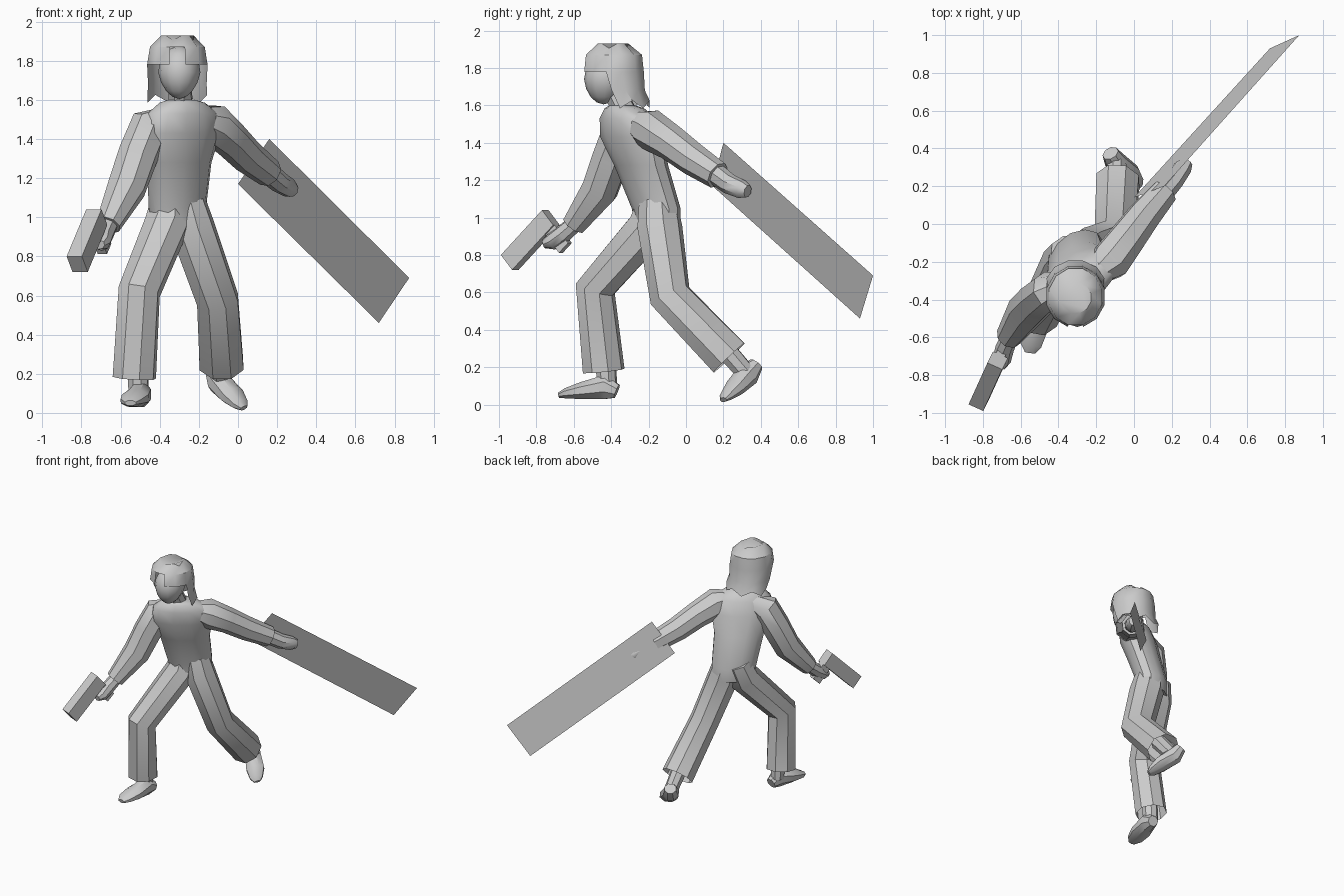
import bpy, bmesh, math
from mathutils import Vector

if "Cube" in bpy.data.objects:
    bpy.data.objects.remove(bpy.data.objects["Cube"])

YAW = math.radians(35)
FORWARD = Vector((math.sin(YAW), -math.cos(YAW), 0))   # chest direction
UP = Vector((0, 0, 1))


def finish(name, bm, angle=40):
    bmesh.ops.recalc_face_normals(bm, faces=bm.faces)
    me = bpy.data.meshes.new(name)
    bm.to_mesh(me)
    bm.free()
    ob = bpy.data.objects.new(name, me)
    bpy.context.collection.objects.link(ob)
    bpy.ops.object.select_all(action='DESELECT')
    ob.select_set(True)
    bpy.context.view_layer.objects.active = ob
    bpy.ops.object.shade_smooth_by_angle(angle=math.radians(angle))
    return ob


def loft_mesh(rings, n=8, ref=FORWARD, cap_start=True, cap_end=True, flat=False):
    """rings: (x, y, z, half width, half depth along ref), square to the path"""
    bm = bmesh.new()
    pts = [Vector(r[:3]) for r in rings]
    loops = []
    for i, r in enumerate(rings):
        t = UP.copy() if flat else (pts[min(i + 1, len(pts) - 1)] - pts[max(i - 1, 0)]).normalized()
        f = (ref - t * ref.dot(t)).normalized()
        s = t.cross(f)
        loops.append([bm.verts.new(pts[i] + s * r[3] * math.cos(a) + f * r[4] * math.sin(a))
                      for a in (math.tau * (k + .5) / n for k in range(n))])
    for a, b in zip(loops, loops[1:]):
        for k in range(n):
            bm.faces.new((a[k], a[(k + 1) % n], b[(k + 1) % n], b[k]))
    if cap_start:
        bm.faces.new(loops[0])
    if cap_end:
        bm.faces.new(loops[-1])
    return bm, loops


def loft(name, rings, **kw):
    return finish(name, loft_mesh(rings, **kw)[0])


def skewed_box(name, origin, w, h, l, ur, vr, tr):
    o, w, h, l = map(Vector, (origin, w, h, l))
    bm = bmesh.new()
    bmesh.ops.create_cube(bm, size=1)
    for v in bm.verts:
        u, k, t = (rng[0] if c < 0 else rng[1] for c, rng in zip(v.co, (ur, vr, tr)))
        v.co = o + w * u + h * k + l * t
    return finish(name, bm, 20)


# Torso and neck
loft("torso", [(-.30, -.15, .95, .15, .10), (-.31, -.16, 1.05, .165, .11),
               (-.30, -.24, 1.28, .185, .12), (-.29, -.29, 1.43, .23, .13),
               (-.28, -.31, 1.53, .21, .115), (-.285, -.33, 1.585, .13, .09),
               (-.29, -.34, 1.60, .07, .07)], n=12, flat=True)
loft("neck", [(-.29, -.32, 1.55, .065, .065), (-.30, -.39, 1.69, .06, .065)])

# Trouser legs, open at the cuffs
loft("right_trouser_leg", [(-.345, -.16, 1.08, .10, .105), (-.37, -.20, .95, .115, .12),
                           (-.505, -.485, .62, .11, .112), (-.53, -.44, .18, .113, .115)],
     cap_end=False)
loft("left_trouser_leg", [(-.265, -.15, 1.08, .10, .105), (-.235, -.14, .95, .115, .125),
                          (-.105, -.085, .58, .108, .122), (-.085, .23, .25, .118, .125)],
     cap_end=False)

# Ankles and shoes
loft("right_ankle", [(-.51, -.44, .34, .06, .06), (-.51, -.42, .10, .05, .055)])
loft("left_ankle", [(-.09, .17, .34, .06, .06), (-.09, .32, .17, .05, .055)])
loft("right_shoe", [(-.49, -.37, .07, .04, .04), (-.50, -.43, .095, .06, .07),
                    (-.525, -.55, .075, .075, .05), (-.545, -.64, .06, .06, .03),
                    (-.55, -.68, .05, .03, .015)], ref=UP)
loft("left_shoe", [(-.125, .375, .215, .045, .04), (-.10, .33, .16, .06, .065),
                   (-.03, .26, .09, .07, .05), (.01, .215, .045, .05, .03),
                   (.03, .20, .025, .025, .015)], ref=Vector((.3, -.5, .5)))

# Sleeves and hands
loft("right_sleeve", [(-.36, -.31, 1.51, .06, .06), (-.45, -.35, 1.46, .11, .10),
                      (-.51, -.40, 1.32, .105, .105), (-.57, -.46, 1.15, .10, .105),
                      (-.665, -.60, .96, .065, .07)])
loft("right_hand", [(-.65, -.58, .98, .045, .045), (-.685, -.66, .91, .05, .05),
                    (-.70, -.72, .87, .045, .05), (-.71, -.76, .86, .025, .03)])
loft("left_sleeve", [(-.22, -.28, 1.51, .06, .06), (-.13, -.20, 1.475, .11, .11),
                     (-.04, -.08, 1.40, .095, .10), (.05, .04, 1.31, .088, .09),
                     (.16, .17, 1.225, .075, .075)])
loft("left_hand", [(.14, .15, 1.24, .06, .06), (.21, .23, 1.18, .055, .055),
                   (.26, .30, 1.15, .05, .05), (.285, .33, 1.14, .035, .03)])

# Head
bm = bmesh.new()
bmesh.ops.create_uvsphere(bm, u_segments=12, v_segments=8, radius=1)
for v in bm.verts:
    taper = 1 - .18 * max(0, -v.co.z)
    v.co = Vector((-.30 + .108 * v.co.x * taper, -.425 + .12 * v.co.y * taper - .015 * max(0, -v.co.z),
                   1.74 + .135 * v.co.z))
finish("head", bm, 60)

# Hair shell with ragged top and hem, cut away around the face
bm, loops = loft_mesh([(-.31, -.39, 1.91, .085, .085), (-.31, -.385, 1.87, .145, .155),
                       (-.31, -.385, 1.78, .16, .165), (-.31, -.36, 1.68, .155, .145),
                       (-.31, -.32, 1.60, .158, .13)],
                      n=12, ref=Vector((0, -1, 0)), cap_end=False, flat=True)
for k in range(12):
    loops[0][k].co.z += .02 if k % 3 else -.005
    loops[-1][k].co.z += .025 if k % 2 else -.015
gone = []
for f in bm.faces:
    c = f.calc_center_median()
    if (c.z < 1.80 and c.y < -.40) or (1.80 < c.z < 1.85 and c.y < -.52 and abs(c.x + .31) < .03):
        gone.append(f)
bmesh.ops.delete(bm, geom=gone, context='FACES')
finish("hair", bm)

# Broad flat blade held in the left hand
bm = bmesh.new()
bm.faces.new([bm.verts.new(p) for p in ((.16, .20, 1.40), (.875, 1.0, .69),
                                        (.72, .93, .46), (0, .14, 1.17))])
finish("blade", bm)

# Boxy pistol in the right hand
gun = ((-.876, -.955, .80), (.078, -.035, 0), (.03, .06, -.08), (.10, .22, .24))
skewed_box("pistol_barrel", *gun, (0, 1), (0, 1), (0, 1))
skewed_box("pistol_grip", *gun, (.2, .8), (.9, 2.2), (.78, 1))
